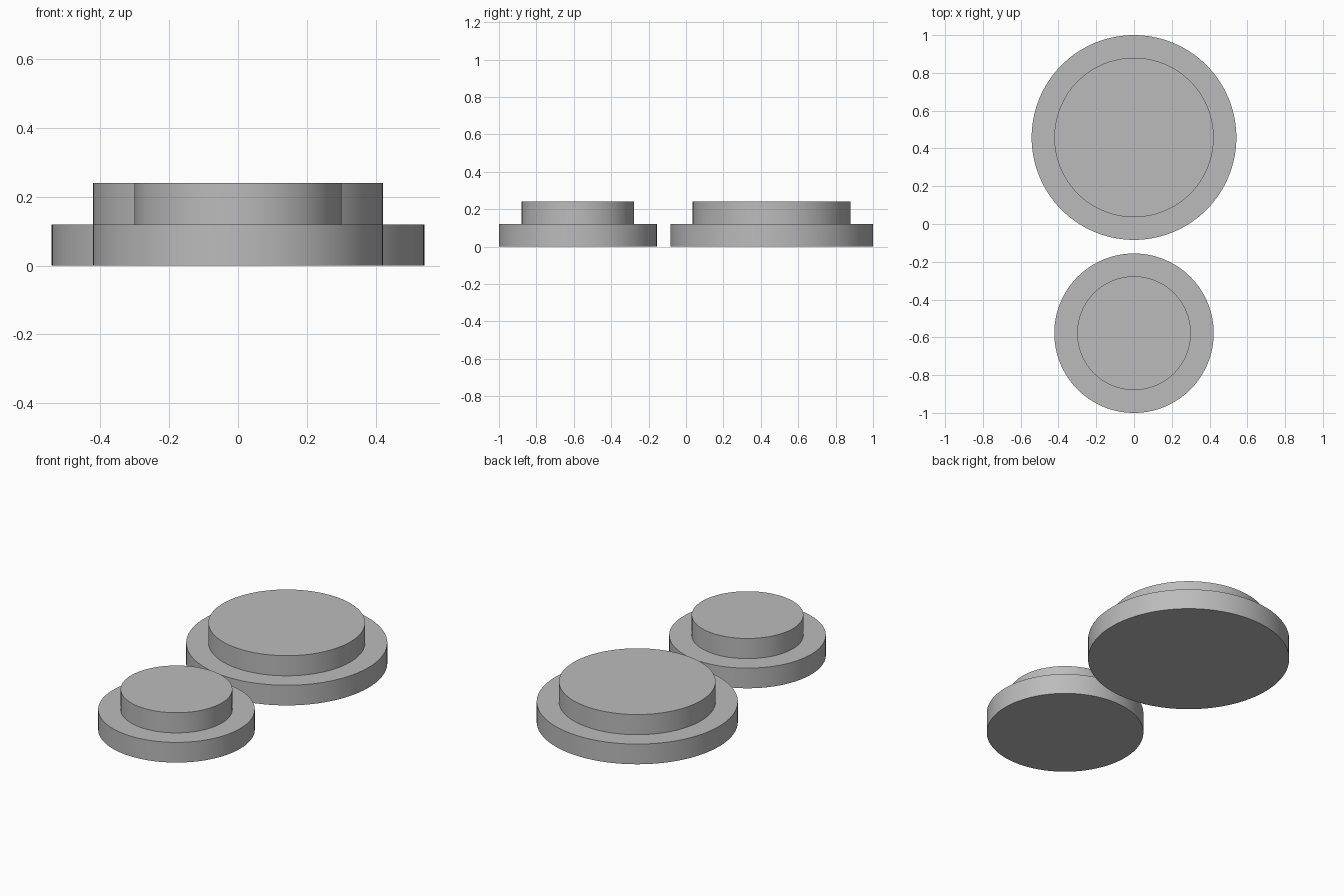
import bpy
import bmesh
import math

cube = bpy.data.objects.get("Cube")
if cube:
    bpy.data.objects.remove(cube, do_unlink=True)

SEGMENTS = 128
STEP = 0.12

grey = bpy.data.materials.new("plain_grey")
grey.use_nodes = True
colour = (0.5, 0.5, 0.5, 1.0)
grey.diffuse_color = colour
grey.node_tree.nodes["Principled BSDF"].inputs["Base Color"].default_value = colour


def stepped_disc(name, y, flange_radius, boss_radius):
    """Closed solid: a wide flange with a narrower boss on top."""
    bm = bmesh.new()
    profile = [(flange_radius, 0), (flange_radius, STEP),
               (boss_radius, STEP), (boss_radius, 2 * STEP)]
    rings = []
    for r, z in profile:
        angles = [math.tau * i / SEGMENTS for i in range(SEGMENTS)]
        rings.append([bm.verts.new((r * math.cos(a), r * math.sin(a), z)) for a in angles])
    for low, high in zip(rings, rings[1:]):
        for i in range(SEGMENTS):
            j = (i + 1) % SEGMENTS
            bm.faces.new((low[i], low[j], high[j], high[i]))
    # Flat base and top
    bm.faces.new(rings[0][::-1])
    bm.faces.new(rings[-1])
    mesh = bpy.data.meshes.new(name)
    bm.to_mesh(mesh)
    bm.free()
    mesh.materials.append(grey)
    obj = bpy.data.objects.new(name, mesh)
    obj.location.y = y
    bpy.context.collection.objects.link(obj)
    # Smooth walls with crisp rims
    bpy.ops.object.select_all(action="DESELECT")
    obj.select_set(True)
    bpy.context.view_layer.objects.active = obj
    bpy.ops.object.shade_smooth_by_angle(angle=math.radians(30))


stepped_disc("large_stepped_disc", 0.458, 0.542, 0.422)
stepped_disc("small_stepped_disc", -0.578, 0.422, 0.301)
